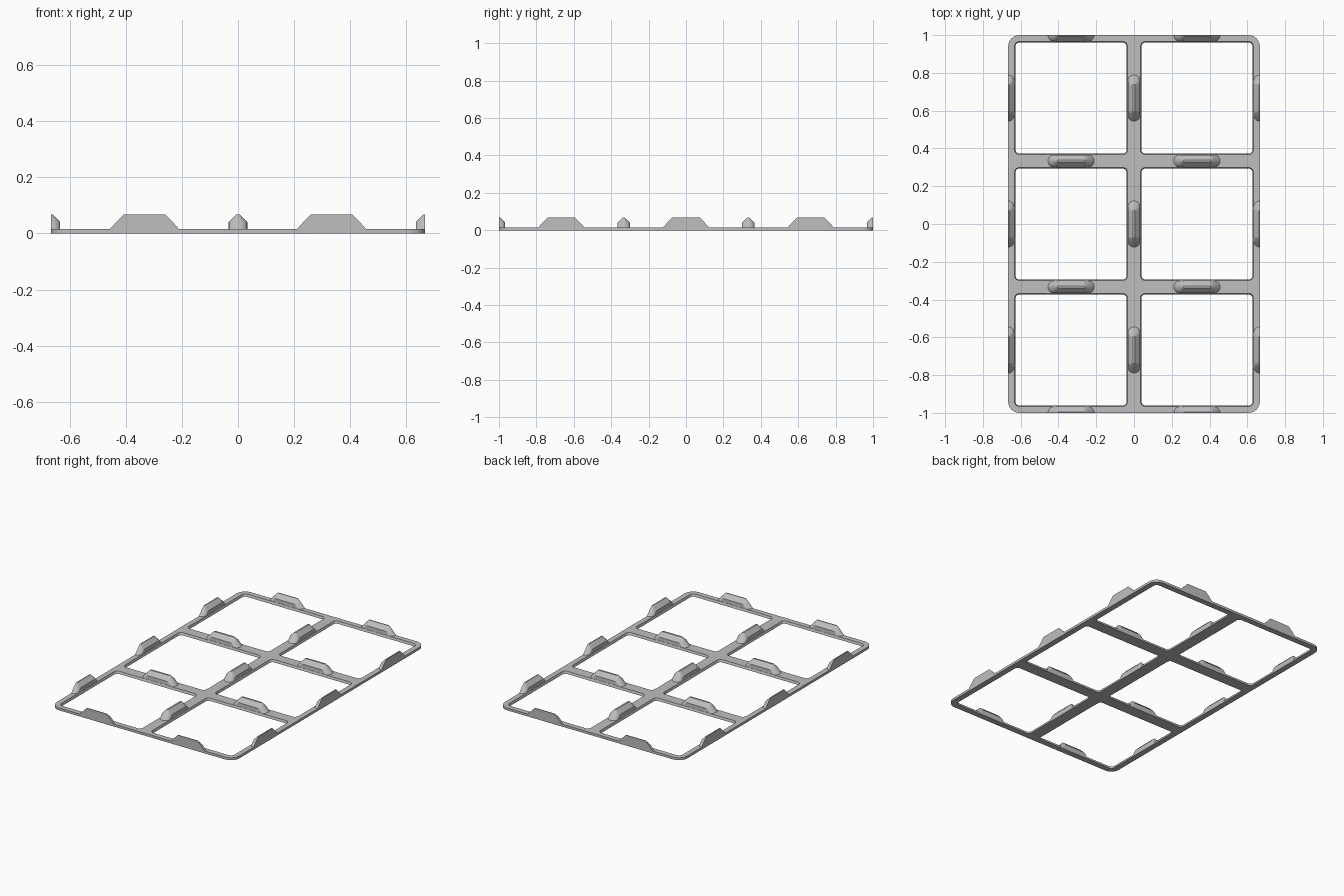
import bpy
import bmesh
from math import cos, sin, pi
from mathutils import Matrix, Vector

cube = bpy.data.objects.get("Cube")
if cube:
    bpy.data.objects.remove(cube, do_unlink=True)

PITCH = 2 / 3          # size of one grid cell
PLATE_TOP = 0.016
COLS, ROWS = 2, 3

grey = bpy.data.materials.new("light grey")
grey.use_nodes = True
colour = (0.52, 0.52, 0.52, 1)
grey.diffuse_color = colour
grey.node_tree.nodes["Principled BSDF"].inputs["Base Color"].default_value = colour


def finish(bm, name):
    bmesh.ops.recalc_face_normals(bm, faces=bm.faces)
    mesh = bpy.data.meshes.new(name)
    bm.to_mesh(mesh)
    bm.free()
    mesh.materials.append(grey)
    obj = bpy.data.objects.new(name, mesh)
    bpy.context.collection.objects.link(obj)
    bpy.ops.object.select_all(action="DESELECT")
    obj.select_set(True)
    bpy.context.view_layer.objects.active = obj
    bpy.ops.object.shade_smooth_by_angle(angle=pi / 6)
    return obj


def rounded_rect(cx, cy, hx, hy, radius, steps=6):
    points = []
    for q, (sx, sy) in enumerate([(1, 1), (-1, 1), (-1, -1), (1, -1)]):
        for i in range(steps + 1):
            a = (q + i / steps) * pi / 2
            points.append((cx + sx * (hx - radius) + radius * cos(a),
                           cy + sy * (hy - radius) + radius * sin(a)))
    return points


def walls(bm, lower, upper):
    n = len(lower)
    for i in range(n):
        j = (i + 1) % n
        bm.faces.new((lower[i], lower[j], upper[j], upper[i]))


# Flat frame: rounded outline with slightly tapered rounded windows
bm = bmesh.new()
outline = rounded_rect(0, 0, PITCH, 1, 0.06)
loops = [(outline, outline)]
for col in range(COLS):
    for row in range(ROWS):
        centre = ((col - 0.5) * PITCH, (row - 1) * PITCH)
        loops.append((rounded_rect(*centre, 0.294, 0.294, 0.02),
                      rounded_rect(*centre, 0.299, 0.299, 0.025)))
rims = ([], [])
for low, high in loops:
    rings = [[bm.verts.new((x, y, z)) for x, y in pts]
             for pts, z in ((low, 0), (high, PLATE_TOP))]
    walls(bm, *rings)
    for rim, ring in zip(rims, rings):
        rim += [bm.edges.get((ring[i - 1], ring[i])) for i in range(len(ring))]
for rim, z in zip(rims, (-1, 1)):
    bmesh.ops.triangle_fill(bm, edges=rim, use_beauty=True, normal=Vector((0, 0, z)))
finish(bm, "grid_frame")


# Locating ridge: stadium sections lofted into a roof; half ridges keep y >= 0
def ridge(name, x, y, angle, half=False):
    bm = bmesh.new()
    steps = 10
    rings = []
    for c, r, z in ((0.091, 0.033, PLATE_TOP - 0.002), (0.067, 0.033, 0.041),
                    (0.067, 0.006, 0.068)):
        ring = []
        for side in range(2 if not half else 1):
            turn = side * pi
            for end in (1, -1):
                for i in range(steps + 1):
                    a = turn + (i / steps + (end < 0)) * pi / 2
                    shift = c * end * (1 if side == 0 else -1)
                    ring.append(bm.verts.new((shift + r * cos(a), r * sin(a), z)))
        rings.append(ring)
    walls(bm, rings[0], rings[1])
    walls(bm, rings[1], rings[2])
    bm.faces.new(rings[0])
    bm.faces.new(rings[2])
    bmesh.ops.remove_doubles(bm, verts=bm.verts, dist=0.0001)
    bmesh.ops.transform(bm, verts=bm.verts,
                        matrix=Matrix.Translation((x, y, 0)) @ Matrix.Rotation(angle, 4, "Z"))
    finish(bm, name)


# Ridges along the cross bars, with half ridges on the front and back rims
for col, side in enumerate(("right", "left")):
    x = (col - 0.5) * PITCH
    ridge(f"front_ridge_{side}", x, -1, 0, True)
    ridge(f"back_ridge_{side}", x, 1, pi, True)
    ridge(f"front_cross_ridge_{side}", x, -PITCH / 2, 0)
    ridge(f"back_cross_ridge_{side}", x, PITCH / 2, 0)

# Ridges along the centre bar, with half ridges on the left and right rims
for row, place in enumerate(("front", "middle", "back")):
    y = (row - 1) * PITCH
    ridge(f"right_ridge_{place}", -PITCH, y, -pi / 2, True)
    ridge(f"left_ridge_{place}", PITCH, y, pi / 2, True)
    ridge(f"centre_ridge_{place}", 0, y, pi / 2)
